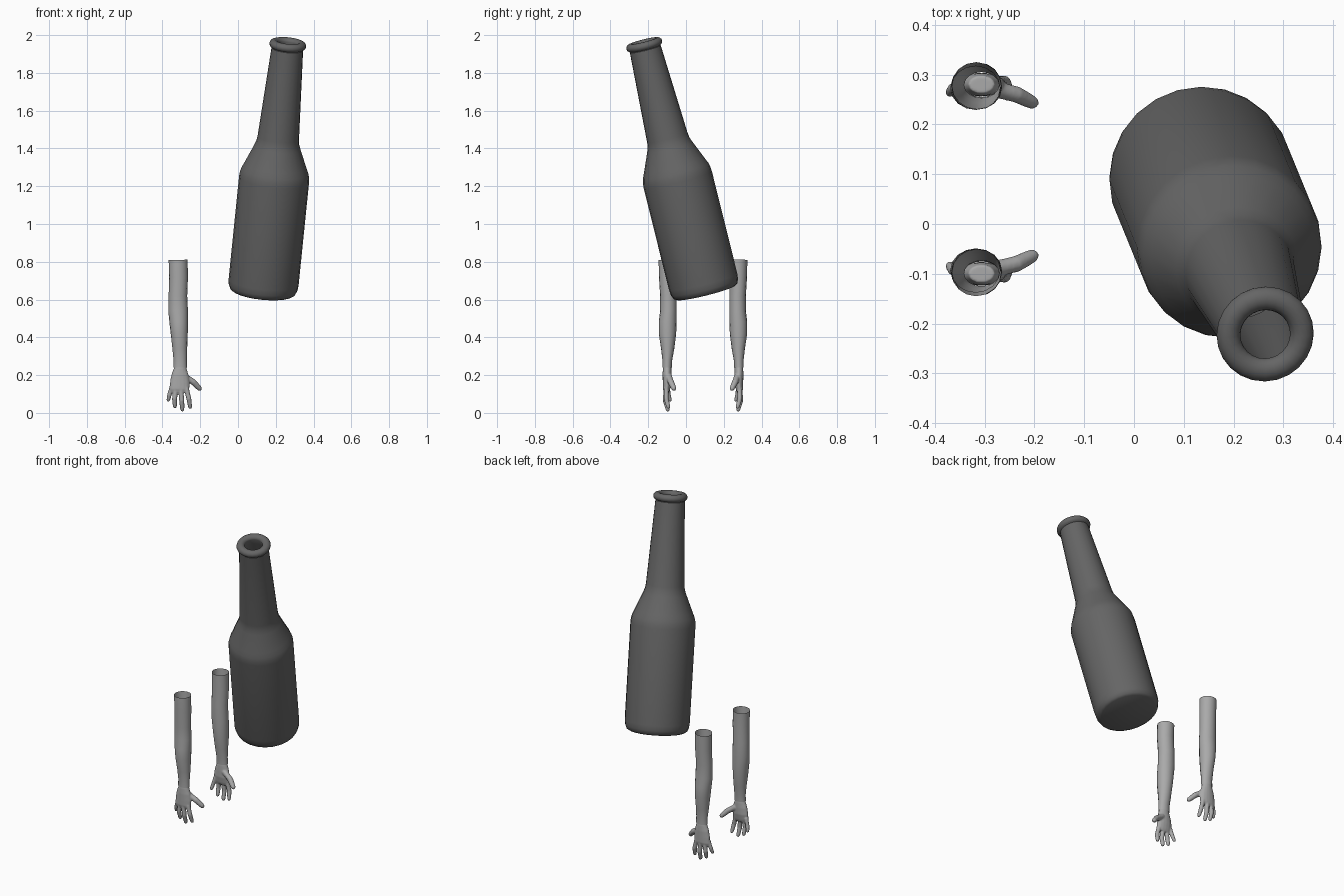
import bpy, bmesh, math
from mathutils import Vector

if "Cube" in bpy.data.objects:
    bpy.data.objects.remove(bpy.data.objects["Cube"])


def material(name, v):
    m = bpy.data.materials.new(name)
    m.diffuse_color = (v, v, v, 1)
    m.use_nodes = True
    m.node_tree.nodes["Principled BSDF"].inputs["Base Color"].default_value = m.diffuse_color
    return m


GLASS = material("dark grey glass", 0.13)
SKIN = material("light grey skin", 0.40)


def finish(bm, name, mat, angle):
    me = bpy.data.meshes.new(name)
    bm.to_mesh(me)
    bm.free()
    me.materials.append(mat)
    ob = bpy.data.objects.new(name, me)
    bpy.context.collection.objects.link(ob)
    bpy.ops.object.select_all(action='DESELECT')
    ob.select_set(True)
    bpy.context.view_layer.objects.active = ob
    bpy.ops.object.shade_smooth_by_angle(angle=math.radians(angle))
    return ob


def loft(bm, stations, n, caps):
    """Tube through (x, y, z, half width, half depth) stations."""
    pts = [Vector(s[:3]) for s in stations]
    rings = []
    for i, s in enumerate(stations):
        t = (pts[min(i + 1, len(pts) - 1)] - pts[max(i - 1, 0)]).normalized()
        u = Vector((1, 0, 0))
        u = (u - t * u.dot(t)).normalized()
        v = t.cross(u)
        rings.append([bm.verts.new(pts[i] + u * s[3] * math.cos(a) + v * s[4] * math.sin(a))
                      for a in (k * math.tau / n for k in range(n))])
    for a, b in zip(rings, rings[1:]):
        for k in range(n):
            j = (k + 1) % n
            bm.faces.new((a[k], a[j], b[j], b[k]))
    if caps:
        bm.faces.new(rings[0][::-1])
        bm.faces.new(rings[-1])


# Bottle: revolved profile (radius, distance along axis), outside then inside
profile = [(0.160, 0.0), (0.174, 0.008), (0.183, 0.03), (0.186, 0.06), (0.186, 0.62),
           (0.184, 0.645), (0.178, 0.668), (0.166, 0.695), (0.124, 0.795), (0.114, 0.822),
           (0.110, 0.85), (0.084, 1.335)]
profile += [(0.074 + 0.024 * math.cos(a), 1.358 + 0.022 * math.sin(a))
            for a in (math.radians(d) for d in range(-75, 181, 25))]
profile += [(0.062, 1.32), (0.092, 0.85), (0.160, 0.65), (0.165, 0.06), (0.150, 0.03)]
SEG = 24
bm = bmesh.new()
rings = [[bm.verts.new((r * math.cos(k * math.tau / SEG), r * math.sin(k * math.tau / SEG), h))
          for k in range(SEG)] for r, h in profile]
for a, b in zip(rings, rings[1:]):
    for k in range(SEG):
        j = (k + 1) % SEG
        bm.faces.new((a[k], a[j], b[j], b[k]))
bm.faces.new(rings[0][::-1])
bm.faces.new(rings[-1])
base, top = Vector((0.13, 0.105, 0.637)), Vector((0.265, -0.225, 1.965))
bottle = finish(bm, "bottle", GLASS, 40)
bottle.location = base
bottle.rotation_euler = Vector((0, 0, 1)).rotation_difference(top - base).to_euler()

# Arm sections from the open upper end down to the wrist
forearm = [(-0.317, -0.097, 0.81, 0.050, 0.048), (-0.315, -0.097, 0.72, 0.050, 0.046),
           (-0.318, -0.093, 0.62, 0.049, 0.044), (-0.317, -0.093, 0.54, 0.052, 0.044),
           (-0.314, -0.097, 0.48, 0.049, 0.047), (-0.311, -0.098, 0.42, 0.045, 0.046),
           (-0.308, -0.097, 0.34, 0.039, 0.035), (-0.306, -0.099, 0.28, 0.035, 0.026),
           (-0.306, -0.100, 0.24, 0.036, 0.025)]
palm = [(-0.306, -0.100, 0.265, 0.026, 0.018), (-0.306, -0.100, 0.235, 0.034, 0.023),
        (-0.307, -0.100, 0.20, 0.046, 0.024), (-0.308, -0.100, 0.16, 0.052, 0.023),
        (-0.309, -0.103, 0.125, 0.052, 0.019), (-0.309, -0.103, 0.108, 0.046, 0.013)]
# Each finger: root, middle joint, tip, radius
fingers = [((-0.350, -0.097, 0.14), (-0.363, -0.092, 0.095), (-0.371, -0.082, 0.060), 0.0115),
           ((-0.329, -0.104, 0.13), (-0.336, -0.106, 0.075), (-0.334, -0.093, 0.025), 0.0130),
           ((-0.303, -0.106, 0.13), (-0.298, -0.109, 0.065), (-0.294, -0.094, 0.008), 0.0135),
           ((-0.274, -0.104, 0.13), (-0.260, -0.105, 0.075), (-0.252, -0.091, 0.022), 0.0130),
           ((-0.285, -0.092, 0.195), (-0.236, -0.080, 0.163), (-0.196, -0.060, 0.121), 0.0165)]


def digit(root, mid, tip, r):
    a, b, c = Vector(root), Vector(mid), Vector(tip)
    path = [(a, 1.1), (a.lerp(b, 0.5), 1.0), (b, 1.02), (b.lerp(c, 0.5), 0.92),
            (b.lerp(c, 0.85), 0.8), (c, 0.4)]
    return [(*p, r * f, r * f) for p, f in path]


def place(stations, side):
    """Side -1 keeps the front arm, +1 reflects it about y = 0.09."""
    return [(x, y if side < 0 else 0.18 - y, z, w, d) for x, y, z, w, d in stations]


for label, side in (("front", -1), ("back", 1)):
    bm = bmesh.new()
    loft(bm, place(forearm, side), 16, False)
    finish(bm, label + "_arm", SKIN, 50)

    # Hand: palm and digits fused into one smooth skin
    bm = bmesh.new()
    loft(bm, place(palm, side), 16, True)
    for f in fingers:
        loft(bm, place(digit(*f), side), 10, True)
    hand = finish(bm, label + "_hand", SKIN, 60)
    fuse = hand.modifiers.new("fuse", 'REMESH')
    fuse.mode = 'VOXEL'
    fuse.voxel_size = 0.004
    fuse.use_smooth_shade = True
    soft = hand.modifiers.new("soften", 'SMOOTH')
    soft.factor = 0.5
    soft.iterations = 3
